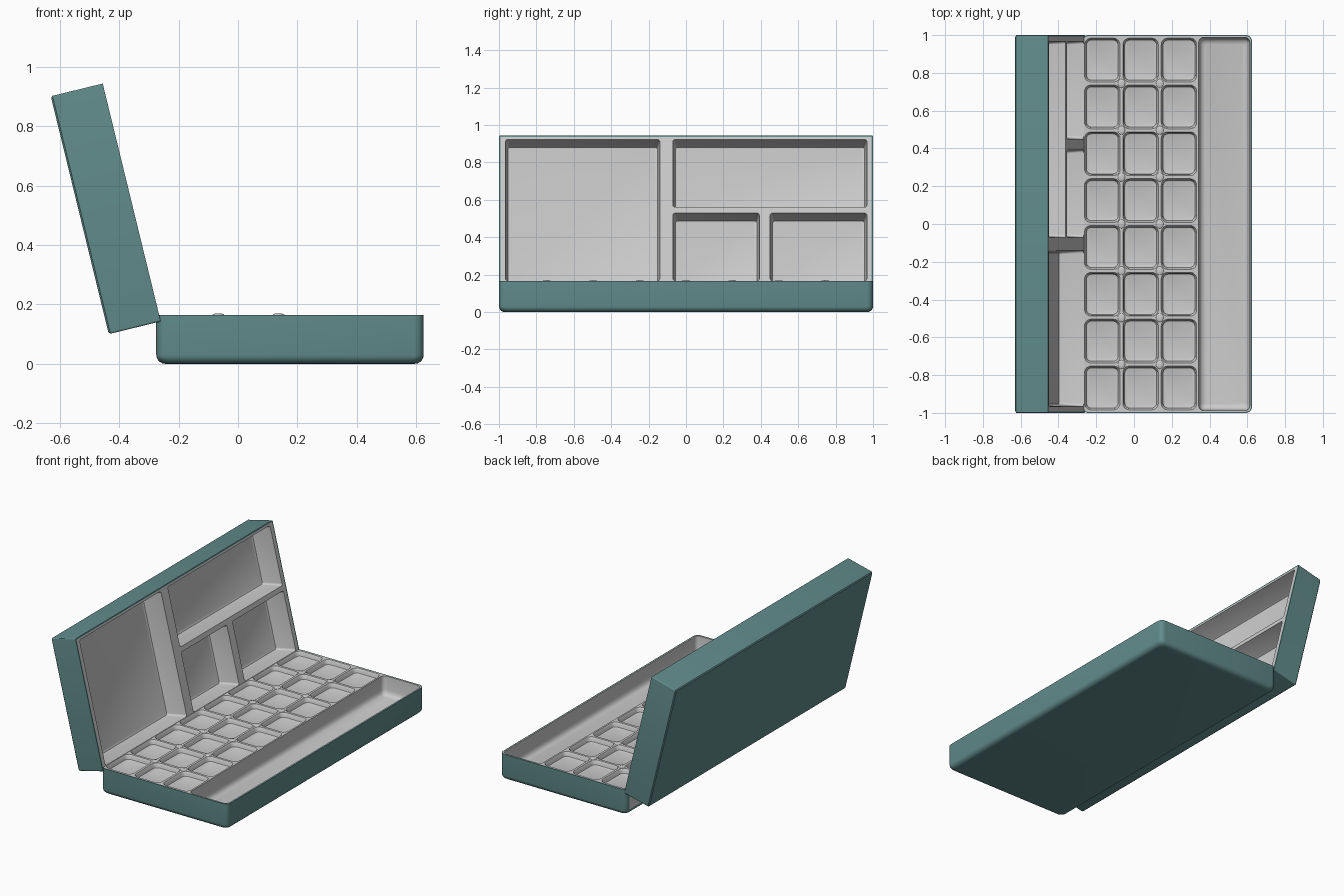
import bpy, bmesh, math
from mathutils import Matrix, Vector

if "Cube" in bpy.data.objects:
    bpy.data.objects.remove(bpy.data.objects["Cube"])

teal = bpy.data.materials.new("teal")
teal.diffuse_color = (0.12, 0.26, 0.26, 1)
teal.use_nodes = True
teal.node_tree.nodes["Principled BSDF"].inputs["Base Color"].default_value = teal.diffuse_color


def ring(bm, x0, x1, y0, y1, z, r, n=5):
    """Rounded rectangle of vertices at height z."""
    out = []
    for cx, cy, a in ((x1 - r, y1 - r, 0), (x0 + r, y1 - r, 90),
                      (x0 + r, y0 + r, 180), (x1 - r, y0 + r, 270)):
        for i in range(n + 1):
            t = math.radians(a + 90 * i / n)
            out.append(bm.verts.new((cx + r * math.cos(t), cy + r * math.sin(t), z)))
    return out


def loft(bm, rings):
    """Closed solid through a stack of rounded rectangles."""
    loops = [ring(bm, *r) for r in rings]
    for a, b in zip(loops, loops[1:]):
        for i in range(len(a)):
            j = (i + 1) % len(a)
            bm.faces.new((a[i], a[j], b[j], b[i]))
    bm.faces.new(loops[0][::-1])
    bm.faces.new(loops[-1])


def inset(rect, d):
    return (rect[0] + d, rect[1] - d, rect[2] + d, rect[3] - d)


def make(name, bm, mat=None):
    bmesh.ops.recalc_face_normals(bm, faces=bm.faces)
    me = bpy.data.meshes.new(name)
    bm.to_mesh(me)
    bm.free()
    ob = bpy.data.objects.new(name, me)
    bpy.context.collection.objects.link(ob)
    if mat:
        me.materials.append(mat)
    return ob


def lofted(name, stacks, mat=None):
    bm = bmesh.new()
    for s in stacks:
        loft(bm, s)
    return make(name, bm, mat)


def select(ob):
    bpy.ops.object.select_all(action='DESELECT')
    ob.select_set(True)
    bpy.context.view_layer.objects.active = ob


def carve(ob, stacks):
    cutter = lofted("cutter", stacks)
    cutter.hide_render = True
    m = ob.modifiers.new("wells", 'BOOLEAN')
    m.operation, m.solver, m.object = 'DIFFERENCE', 'EXACT', cutter
    select(ob)
    bpy.ops.object.modifier_apply(modifier=m.name)
    bpy.data.objects.remove(cutter)


def smooth(ob):
    select(ob)
    bpy.ops.object.shade_smooth_by_angle(angle=math.radians(35))


# Base shell: rounded underside, open top
H = 0.165
base = (-0.275, 0.625, -1, 1)
outer = [(*inset(base, 0.03 * (1 - math.sin(a))), 0.03 * (1 - math.cos(a)), 0.032)
         for a in (math.radians(18 * i) for i in range(6))]
inner = inset(base, 0.006)
base_shell = lofted("base_shell", [outer + [(*base, H, 0.032), (*inner, H, 0.027),
                                            (*inner, 0.03, 0.027)]], teal)

# Base insert with 24 pan wells and one long tray
base_insert = lofted("base_insert", [[(*inner, 0.03, 0.027), (*inner, H, 0.027)]])
xs = [-0.168 + 0.203 * i for i in range(3)]
ys = [0.248 * (j - 3.5) for j in range(8)]
wells = []
for x in xs:
    for y in ys:
        wells.append([(x - w, x + w, y - h, y + h, z, r) for w, h, z, r in (
            (0.076, 0.098, 0.135, 0.02), (0.084, 0.106, 0.138, 0.027),
            (0.087, 0.109, 0.146, 0.03), (0.089, 0.111, 0.157, 0.032),
            (0.096, 0.118, 0.168, 0.036))])
tray = (0.342, 0.614, -0.988, 0.988)
wells.append([(*inset(tray, d), z, r) for d, z, r in (
    (0.035, 0.045, 0.012), (0.018, 0.05, 0.02), (0.008, 0.062, 0.024),
    (0.004, 0.08, 0.025), (0, 0.18, 0.026))])
carve(base_insert, wells)

# Small raised nubs where the well dividers cross
bm = bmesh.new()
for i in range(2):
    for j in range(7):
        c = Vector((xs[i] + 0.1015, ys[j] + 0.124, H - 0.001))
        bmesh.ops.create_uvsphere(bm, u_segments=16, v_segments=8, radius=1,
                                  matrix=Matrix.Translation(c) @ Matrix.Diagonal((0.02, 0.024, 0.006, 1)))
nubs = make("divider_nubs", bm)

# Pale panel on the hinge side of the base
plate = lofted("hinge_panel", [[(-0.276, -0.27, -0.968, 0.968, 0.03, 0.001),
                                (-0.276, -0.27, -0.968, 0.968, H - 0.003, 0.001)]])

# Lid, built lying flat (x = up the lid, z = towards the opening) and then tilted
L, D = 0.824, 0.18
lid = (0, L, -1, 1)
lin = inset(lid, 0.008)
lid_shell = lofted("lid_shell", [[(*inset(lid, 0.006), 0, 0.006), (*lid, 0.006, 0.006),
                                  (*lid, D, 0.006), (*lin, D, 0.004), (*lin, 0.02, 0.004)]], teal)
lid_insert = lofted("lid_insert", [[(*lin, 0.02, 0.004), (*lin, D, 0.004)]])
rooms = []
for u0, u1, y0, y1 in ((0.025, 0.803, -0.965, -0.14), (0.43, 0.803, -0.07, 0.967),
                       (0.025, 0.398, -0.07, 0.392), (0.025, 0.398, 0.45, 0.967)):
    room = (u0, u1, -y1, -y0)
    rooms.append([(*inset(room, 0.022), 0.045, 0.006), (*inset(room, 0.013), 0.048, 0.01),
                  (*inset(room, 0.009), 0.058, 0.012), (*inset(room, -0.001), 0.19, 0.014)])
carve(lid_insert, rooms)

t = math.radians(13.7)
s, c = math.sin(t), math.cos(t)
tilt = Matrix(((-s, 0, c, -0.435), (0, -1, 0, 0), (c, 0, s, 0.10), (0, 0, 0, 1)))
for ob in (lid_shell, lid_insert):
    ob.data.transform(tilt)

for ob in (base_shell, base_insert, nubs, lid_shell, lid_insert):
    smooth(ob)
